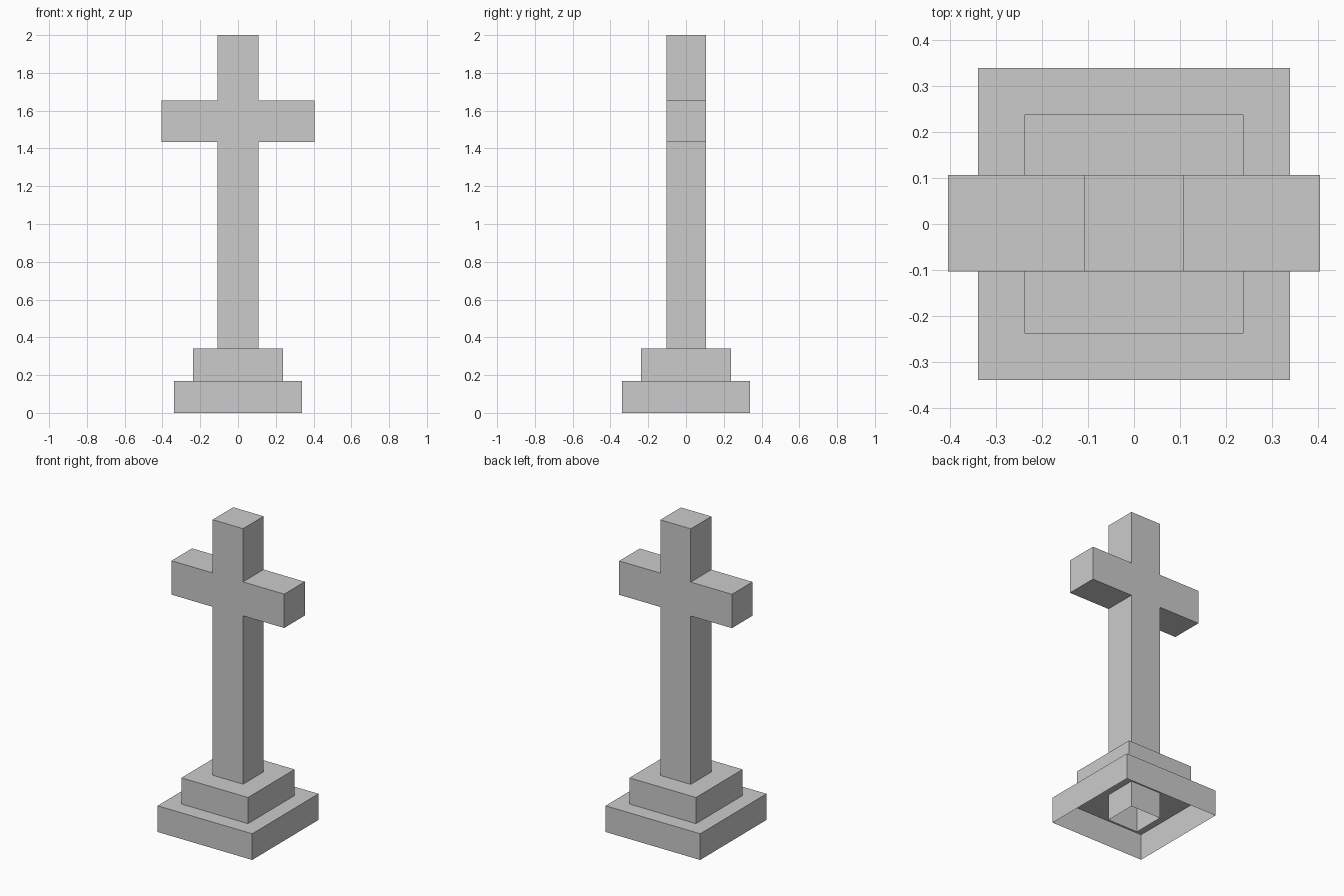
import bpy
import bmesh

if "Cube" in bpy.data.objects:
    bpy.data.objects.remove(bpy.data.objects["Cube"])


def make_object(name, bm):
    mesh = bpy.data.meshes.new(name)
    bm.to_mesh(mesh)
    bm.free()
    obj = bpy.data.objects.new(name, mesh)
    bpy.context.collection.objects.link(obj)
    return obj


def extrude_open(name, outline, offset):
    """Extrude a planar outline, then remove the downward face at the lowest level."""
    bm = bmesh.new()
    face = bm.faces.new([bm.verts.new(p) for p in outline])
    result = bmesh.ops.extrude_face_region(bm, geom=[face], use_keep_orig=True)
    moved = [g for g in result["geom"] if isinstance(g, bmesh.types.BMVert)]
    bmesh.ops.translate(bm, verts=moved, vec=offset)
    bmesh.ops.recalc_face_normals(bm, faces=bm.faces)
    low = min(v.co.z for v in bm.verts)
    bottom = [f for f in bm.faces if all(abs(v.co.z - low) < 1e-5 for v in f.verts)]
    bmesh.ops.delete(bm, geom=bottom, context='FACES')
    return make_object(name, bm)


def plinth_step(name, half, z0, z1):
    square = [(-half, -half, z0), (half, -half, z0), (half, half, z0), (-half, half, z0)]
    return extrude_open(name, square, (0, 0, z1 - z0))


# Two hollow plinth steps, open underneath
plinth_step("lower_step", 0.34, 0.0, 0.17)
plinth_step("upper_step", 0.239, 0.17, 0.34)

# Cross: mirrored half profile, shaft runs down through the plinth to the ground
half_profile = [(0.109, 0.0), (0.109, 1.434), (0.405, 1.434),
                (0.405, 1.654), (0.109, 1.654), (0.109, 2.0)]
profile = half_profile + [(-x, z) for x, z in reversed(half_profile)]
extrude_open("cross", [(x, -0.104, z) for x, z in profile], (0, 0.211, 0))
